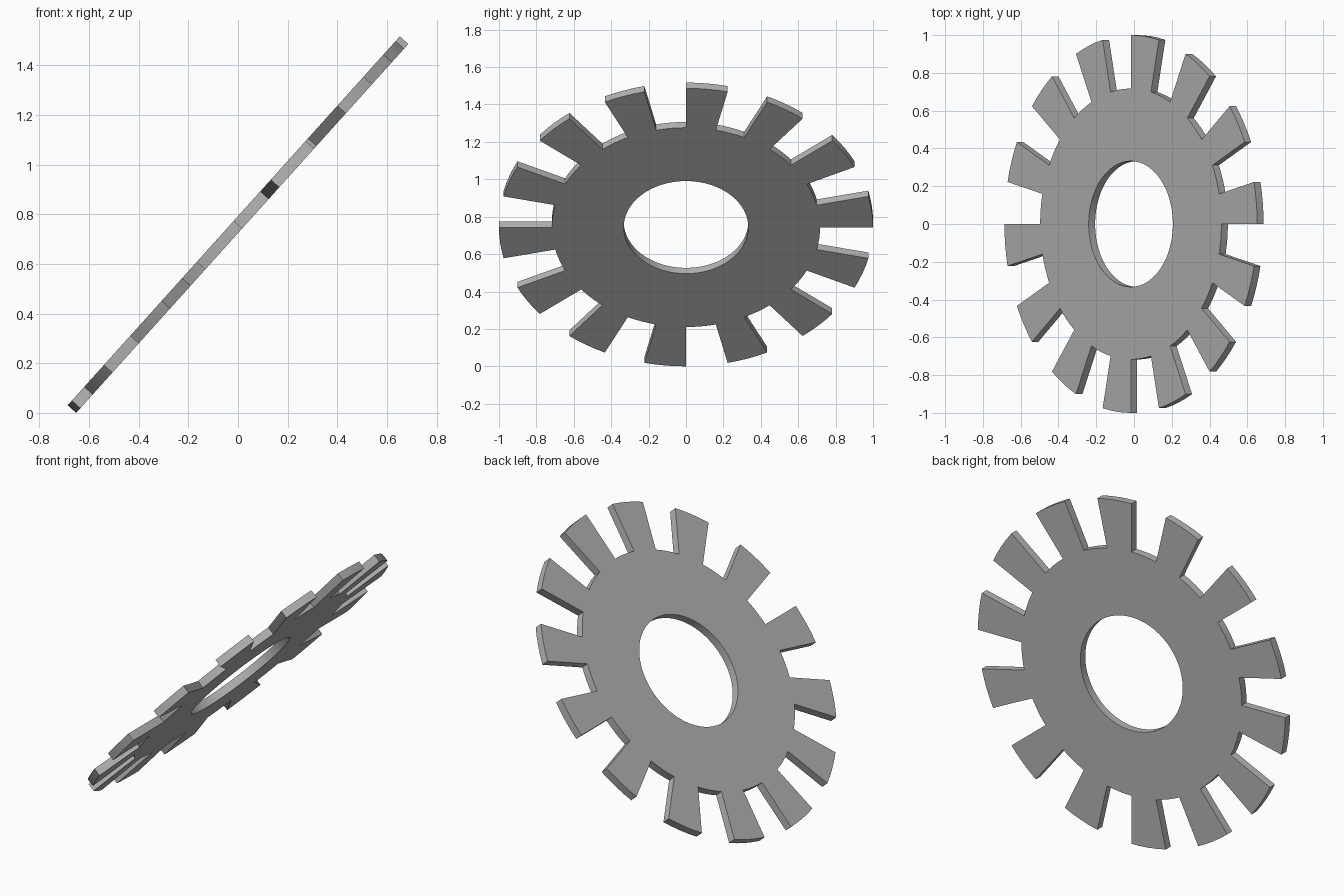
import bpy
import bmesh
import math
from mathutils import Matrix

TEETH = 14
STEPS = 8                      # angular steps per tooth and gap together
R_HOLE, R_ROOT, R_TIP = 0.333, 0.717, 1.0
THICK = 0.046
TILT = math.radians(48)

if "Cube" in bpy.data.objects:
    bpy.data.objects.remove(bpy.data.objects["Cube"])

# Plain grey metal
metal = bpy.data.materials.new("grey_metal")
metal.use_nodes = True
colour = (0.45, 0.45, 0.45, 1)
metal.diffuse_color = colour
metal.node_tree.nodes["Principled BSDF"].inputs["Base Color"].default_value = colour

# Flat outline: hub ring, plus a tooth on the first half of each pitch
bm = bmesh.new()
count = TEETH * STEPS


def ring(radius):
    angles = [math.tau * i / count for i in range(count)]
    return [bm.verts.new((radius * math.cos(a), radius * math.sin(a), -THICK / 2))
            for a in angles]


hole, root, tip = ring(R_HOLE), ring(R_ROOT), ring(R_TIP)
for i in range(count):
    j = (i + 1) % count
    bm.faces.new((hole[i], root[i], root[j], hole[j]))
    if i % STEPS < STEPS // 2:
        bm.faces.new((root[i], tip[i], tip[j], root[j]))
bmesh.ops.delete(bm, geom=[v for v in bm.verts if not v.link_faces], context='VERTS')

# Thicken the outline, then tilt the wheel and rest it on the ground
solid = bmesh.ops.extrude_face_region(bm, geom=bm.faces[:], use_keep_orig=True)
top = [g for g in solid["geom"] if isinstance(g, bmesh.types.BMVert)]
bmesh.ops.translate(bm, verts=top, vec=(0, 0, THICK))
bmesh.ops.recalc_face_normals(bm, faces=bm.faces[:])
bmesh.ops.transform(bm, matrix=Matrix.Rotation(-TILT, 4, 'Y'), verts=bm.verts[:])
lowest = min(v.co.z for v in bm.verts)
bmesh.ops.translate(bm, verts=bm.verts[:], vec=(0, 0, -lowest))

mesh = bpy.data.meshes.new("toothed_wheel")
bm.to_mesh(mesh)
bm.free()
mesh.materials.append(metal)
wheel = bpy.data.objects.new("toothed_wheel", mesh)
bpy.context.collection.objects.link(wheel)

# Smooth arcs, crisp edges
bpy.context.view_layer.objects.active = wheel
wheel.select_set(True)
bpy.ops.object.shade_smooth_by_angle(angle=math.radians(30))
